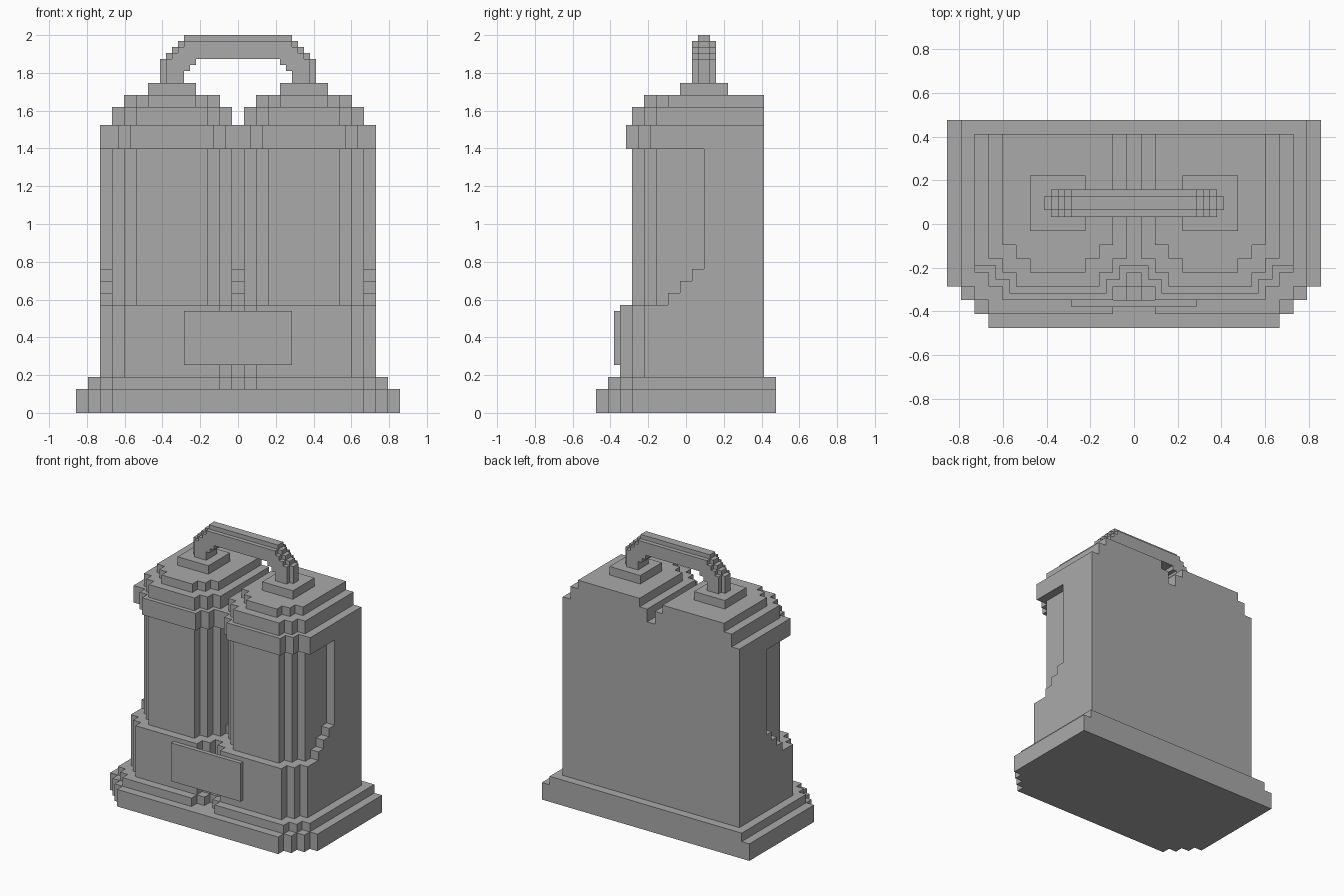
import bpy
import bmesh

U = 2 / 63  # one block of the stepped grid

cube = bpy.data.objects.get("Cube")
if cube:
    bpy.data.objects.remove(cube, do_unlink=True)

grey = bpy.data.materials.new("plain grey")
grey.use_nodes = True
COLOUR = (0.4, 0.4, 0.4, 1)
grey.diffuse_color = COLOUR
grey.node_tree.nodes["Principled BSDF"].inputs["Base Color"].default_value = COLOUR


def prism(name, outline, low, high, axis="z"):
    """Extrude a flat outline (in blocks) along one axis."""
    place = {"x": lambda a, b: (low, a, b),
             "y": lambda a, b: (a, low, b),
             "z": lambda a, b: (a, b, low)}[axis]
    bm = bmesh.new()
    face = bm.faces.new([bm.verts.new(place(a, b)) for a, b in outline])
    new = bmesh.ops.extrude_face_region(bm, geom=[face])["geom"]
    for v in new:
        if isinstance(v, bmesh.types.BMVert):
            v.co["xyz".index(axis)] = high
    bmesh.ops.scale(bm, vec=(U, U, U), verts=bm.verts)
    bmesh.ops.recalc_face_normals(bm, faces=bm.faces)
    mesh = bpy.data.meshes.new(name)
    bm.to_mesh(mesh)
    bm.free()
    mesh.materials.append(grey)
    obj = bpy.data.objects.new(name, mesh)
    bpy.context.collection.objects.link(obj)
    return obj


def mirrored(points):
    return points + [(-x, y) for x, y in reversed(points)]


def stepped(start, steps, back):
    """Outline of a block whose front runs in steps of (end x, front y)."""
    points = []
    for end, front in steps:
        points += [(start, front), (end, front)]
        start = end
    return points + [(start, back)]


def whole(name, steps, back, low, high):
    prism(name, mirrored(stepped(0, steps, back)[1:]), low, high)


def pair(name, steps, low, high, start, back=13):
    half = stepped(start, steps, back) + [(start, back)]
    prism("left_" + name, half, low, high)
    prism("right_" + name, [(-x, y) for x, y in half], low, high)


# Plinth and lower body
whole("plinth_bottom", [(21, -15), (23, -13), (25, -11), (27, -9)], 15, 0, 4)
whole("plinth_top", [(1, -9), (3, -11), (21, -13), (23, -11), (25, -9)], 15, 4, 6)
whole("lower_body", [(1, -7), (3, -9), (19, -11), (21, -9), (23, -7)], 13, 6, 18)

# Front plate
prism("front_plate", [(-9, 8), (9, 8), (9, 17), (-9, 17)], -12, -11, "y")

# Twin rounded columns, with stepped webs beside and between them
round_front = [(3, -5), (5, -7), (17, -9), (19, -7), (21, -5)]
pair("column", round_front, 18, 44, 1)
web = [(13, 44), (13, 18)]
for i in range(3):
    web += [(-3 + 2 * i, 18 + 2 * i), (-3 + 2 * i, 20 + 2 * i)]
web += [(3, 24), (3, 44)]
for name, x in (("right_web", -22), ("middle_web", 0), ("left_web", 22)):
    prism(name, web, x - 1, x + 1, "x")

# Collar and stepped shoulders
whole("collar", [(2, -6), (4, -8), (18, -10), (20, -8), (23, -6)], 13, 44, 48)
pair("shoulder", round_front, 48, 51, 1)
pair("cap", [(5, -3), (7, -5), (15, -7), (17, -5), (19, -3)], 51, 53, 3)

# Handle mounts
pair("handle_mount", [(15, -1)], 53, 55, 7, back=7)

# Handle in three slabs, the middle one standing proud of the other two
for name, inset, low, high in (("handle_front", 1, 1, 2),
                               ("handle_core", 0, 2, 4),
                               ("handle_back", 1, 4, 5)):
    arch = [(7, 59), (7, 58), (8, 58), (8, 57), (9, 57), (9, 55), (13 - inset, 55)]
    for i in range(5 - inset):
        x = 13 - inset - i
        arch += [(x, 59 + i)]
        if i < 4 - inset:
            arch += [(x - 1, 59 + i)]
    prism(name, mirrored(arch), low, high, "y")
